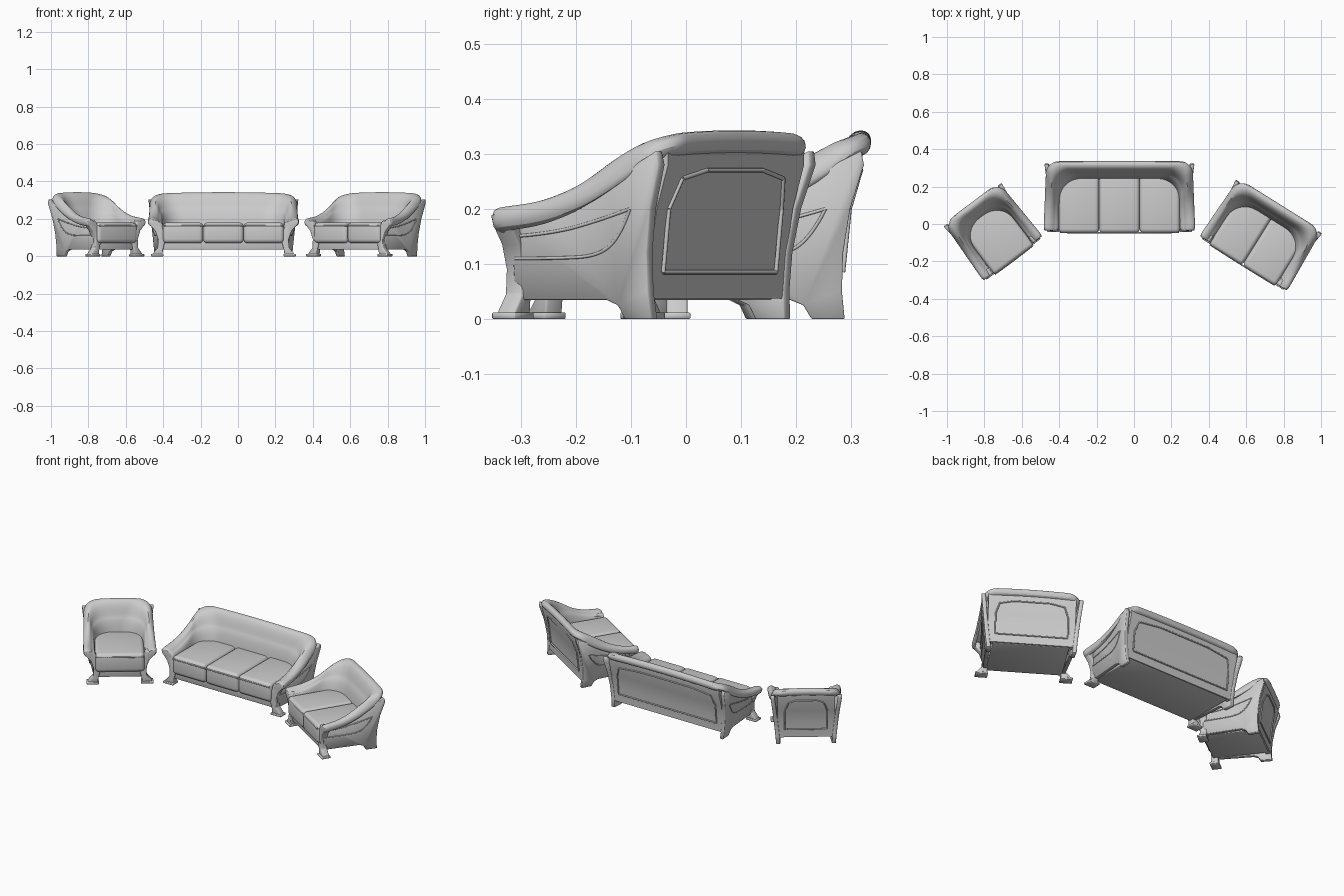
import bpy, bmesh, math
from mathutils import Matrix, Vector

if "Cube" in bpy.data.objects:
    bpy.data.objects.remove(bpy.data.objects["Cube"])


def make(name, verts, faces, M, bevel=0.0, segs=2, subsurf=0):
    bm = bmesh.new()
    vs = [bm.verts.new(v) for v in verts]
    for f in faces:
        bm.faces.new([vs[i] for i in f])
    bmesh.ops.recalc_face_normals(bm, faces=bm.faces[:])
    if bevel:
        sharp = [e for e in bm.edges if len(e.link_faces) == 2 and e.calc_face_angle() > 0.6]
        bmesh.ops.bevel(bm, geom=sharp, offset=bevel, segments=segs, profile=0.5,
                        affect='EDGES', clamp_overlap=True)
    me = bpy.data.meshes.new(name)
    bm.to_mesh(me)
    bm.free()
    ob = bpy.data.objects.new(name, me)
    bpy.context.collection.objects.link(ob)
    ob.matrix_world = M
    bpy.ops.object.select_all(action='DESELECT')
    ob.select_set(True)
    bpy.context.view_layer.objects.active = ob
    bpy.ops.object.shade_smooth_by_angle(angle=math.radians(50))
    if subsurf:
        mod = ob.modifiers.new("smooth", 'SUBSURF')
        mod.levels = mod.render_levels = subsurf
    return ob


def prism(name, ring_a, ring_b, M, **kw):
    n = len(ring_a)
    faces = [list(range(n)), list(range(n, 2 * n))]
    faces += [[i, (i + 1) % n, n + (i + 1) % n, n + i] for i in range(n)]
    return make(name, ring_a + ring_b, faces, M, **kw)


def box(name, x0, x1, y0, y1, z0, z1, M, **kw):
    a = [(x0, y0, z0), (x1, y0, z0), (x1, y1, z0), (x0, y1, z0)]
    return prism(name, a, [(x, y, z1) for x, y, z in a], M, **kw)


def interp(x, table):
    for (a, u), (b, v) in zip(table, table[1:]):
        if x <= b:
            return u + (v - u) * max(0, (x - a) / (b - a))
    return table[-1][1]


def u_path(w, back, r, front, taper):
    # rounded U from the right front, round the back, to the left front
    pts = [(w - taper * i / 8, front + (back - r - front) * i / 8) for i in range(8)]
    w -= taper
    for i in range(8):
        a = math.pi / 2 * i / 8
        pts.append((w - r + r * math.cos(a), back - r + r * math.sin(a)))
    pts += [((w - r) * (1 - i / 6), back) for i in range(7)]
    return pts + [(-x, y) for x, y in reversed(pts[:-1])]


TOP = [(-.18, .203), (-.08, .213), (0, .235), (.06, .262), (.115, .293), (.16, .325), (.19, .337)]
SIDE = [(-.165, .035), (.04, .035), (.065, .025), (.08, 0), (.14, 0), (.135, .05), (.137, .12),
        (.15, .2), (.175, .28), (.17, .305), (.13, .285), (.06, .24), (0, .212), (-.08, .19), (-.165, .18)]
POST = [(.003, .19), (.012, .17), (.042, .135), (.058, .09), (.055, .045), (.03, .016), (.025, 0),
        (.08, 0), (.083, .03), (.095, .08), (.092, .13), (.07, .17), (.06, .19)]
SEAT_Z = .168


def upholstery(W, wi, M, name):
    # padded roll sweeping up from the arms round the back, flowing down to the seat
    outer = u_path(W, .19, .07, -.175, .012)
    inner = u_path(wi, .09, min(.12, wi * .9), -.175, 0)
    verts = []
    for (ox, oy), (ix, iy) in zip(outer, inner):
        top = interp(oy, TOP) + .008 * max(0, (oy - .12) / .07) * (1 - (ox / W) ** 2)
        h = top - SEAT_Z
        sec = [(.24, top - .045), (.07, top - .04), (0, top - .022), (.05, top - .006), (.22, top)]
        sec += [(e, SEAT_Z + h * f) for e, f in
                ((.42, .95), (.58, .77), (.69, .55), (.74, .5), (.83, .4), (.95, .1))]
        sec.append((1.0, .13))
        verts += [(ox + (ix - ox) * e, oy + (iy - oy) * e, z) for e, z in sec]
    n, m = 12, len(outer)
    faces = [[i * n + j, i * n + j + 1, (i + 1) * n + j + 1, (i + 1) * n + j]
             for i in range(m - 1) for j in range(n - 1)]
    # softly rounded arm ends
    for base in (0, (m - 1) * n):
        ring = verts[base:base + n]
        c = sum((Vector(v) for v in ring), Vector()) / n
        s = len(verts)
        verts += [tuple(c + (Vector(v) - c) * .8 + Vector((0, -.01, 0))) for v in ring]
        faces += [[base + j, base + (j + 1) % n, s + (j + 1) % n, s + j] for j in range(n)]
        faces.append(list(range(s, s + n)))
    make(name + "_back_and_arms", verts, faces, M, subsurf=1)


def tube(name, pts, M, r):
    cu = bpy.data.curves.new(name, 'CURVE')
    cu.dimensions = '3D'
    cu.bevel_depth = r
    cu.bevel_resolution = 2
    sp = cu.splines.new('NURBS')
    sp.points.add(len(pts) - 1)
    for p, co in zip(sp.points, pts):
        p.co = (*co, 1)
    sp.use_endpoint_u = True
    sp.order_u = 3
    ob = bpy.data.objects.new(name, cu)
    bpy.context.collection.objects.link(ob)
    ob.matrix_world = M


def build(name, W, wi, seats, loc, deg):
    M = Matrix.Translation((*loc, 0)) @ Matrix.Rotation(math.radians(deg), 4, 'Z')
    upholstery(W, wi, M, name)

    # side boards lean outward towards the top and the back
    def side_x(y, z):
        return W - .063 + .1 * z + .08 * (y + .16)

    for tag, s in (("right", 1), ("left", -1)):
        a = [(s * side_x(y, z), y, z) for y, z in SIDE]
        b = [(x - s * .022, y, z) for x, y, z in a]
        prism(f"{name}_{tag}_side_board", a, b, M, bevel=.002, segs=1)
        # curved front post with its foot
        prism(f"{name}_{tag}_front_post", [(s * (W - d), -.183, z) for d, z in POST],
              [(s * (W - d), -.145, z) for d, z in POST], M, bevel=.004)
        x0, x1 = sorted((s * (W - .02), s * (W - .086)))
        box(f"{name}_{tag}_foot", x0, x1, -.19, -.14, 0, .012, M, bevel=.002, segs=1)
        # seams on the outer arm
        for k, line in enumerate((((-.16, .11), (-.06, .11), (.03, .115), (.08, .15), (.105, .2)),
                                  ((-.16, .15), (-.08, .155), (.02, .175), (.105, .2)))):
            tube(f"{name}_{tag}_arm_seam_{k}", [(s * side_x(y, z), y, z) for y, z in line], M, .003)

    # base and front rail
    box(name + "_base", -W + .075, W - .075, -.172, .125, .035, .12, M, bevel=.004)

    # leaning back panel with a raised rim and inset field
    edge = [(.133, .037), (.135, .12), (.148, .2), (.172, .28), (.172, .31)]
    for a, b, t, tag in ((0, 0, 0, "panel"),):
        ring = edge + [(y - .025, z) for y, z in reversed(edge)]
        hw = W - .045
        prism(f"{name}_back_{tag}", [(-hw, y, z) for y, z in ring], [(hw, y, z) for y, z in ring], M)
    fx = W - .085
    rim = [(-fx, .137, .085), (fx, .137, .085), (fx, .149, .2), (fx - .02, .165, .255),
           (fx * .5, .17, .27), (-fx * .5, .17, .27), (-fx + .02, .165, .255), (-fx, .149, .2)]
    for i, p in enumerate(rim):
        q = rim[(i + 1) % len(rim)]
        tube(f"{name}_back_rim_{i}", [p, [(u + v) / 2 for u, v in zip(p, q)], q], M, .004)

    # seat cushions
    w = 2 * (wi + .006) / seats
    for i in range(seats):
        x = -wi - .006 + i * w
        box(f"{name}_seat_cushion_{i + 1}", x, x + w, -.196, .11, .07, .18, M, bevel=.022, segs=4)
    # piping along the front of the seat
    tube(name + "_seat_piping", [(-wi, -.193, .162), (0, -.197, .162), (wi, -.193, .162)], M, .004)


build("sofa", .407, .318, 3, (-.078, .148), 0)
build("loveseat", .278, .205, 2, (.682, -.055), -32)
build("armchair", .200, .128, 1, (-.758, -.037), 37)
